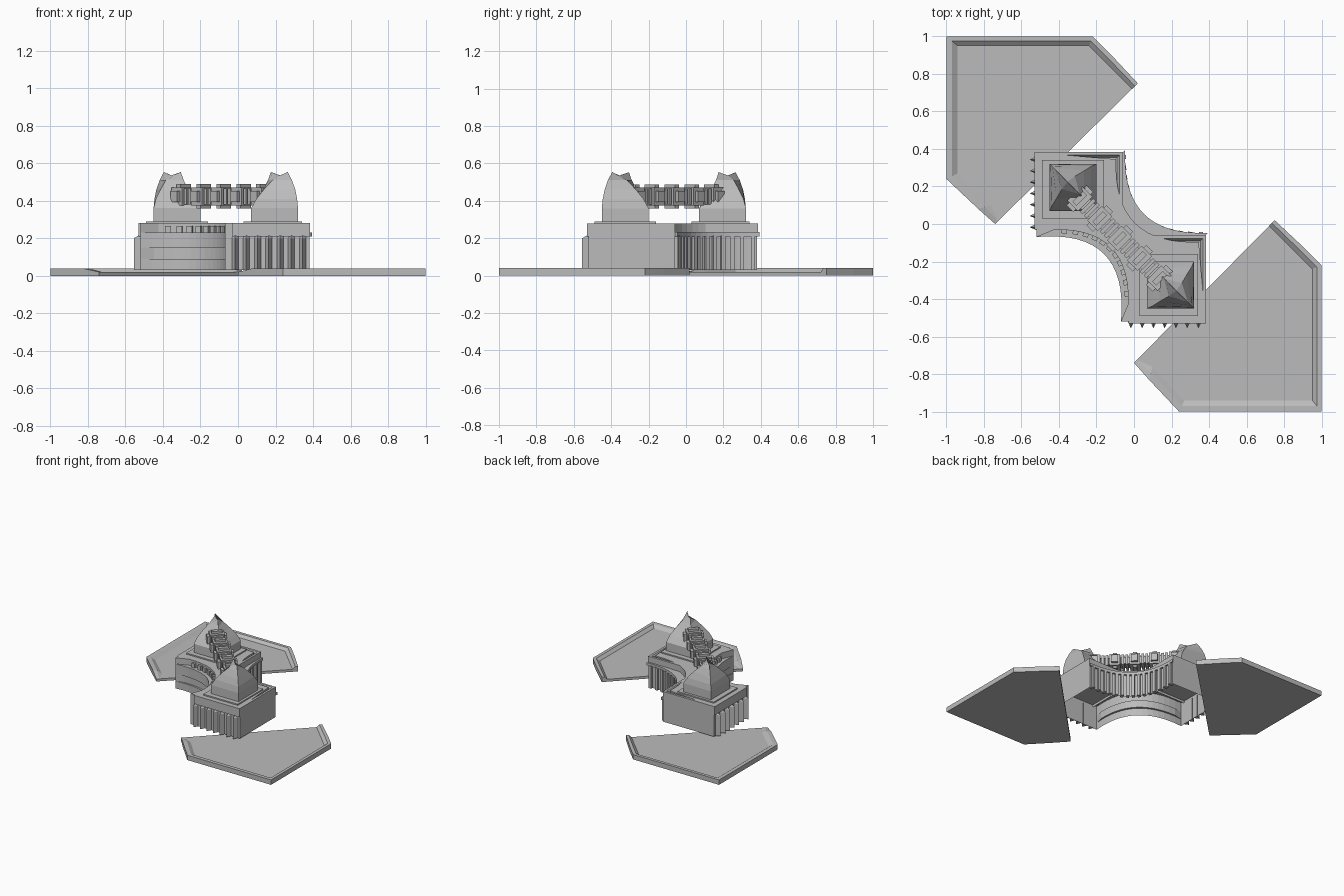
import bpy, bmesh, math
from mathutils import Vector

cube = bpy.data.objects.get("Cube")
if cube:
    bpy.data.objects.remove(cube)

grey = bpy.data.materials.new("stone_grey")
grey.use_nodes = True
COLOR = (0.5, 0.5, 0.5, 1)
grey.diffuse_color = COLOR
grey.node_tree.nodes["Principled BSDF"].inputs["Base Color"].default_value = COLOR
R2 = math.sqrt(2)


def diag(a, n):
    """a runs along the long diagonal of the building, n across it."""
    return Vector(((a + n) / R2, (n - a) / R2))


class Part:
    """Collects pieces into one mesh; twin=True repeats them across the x = y plane."""
    def __init__(self, name, twin=False):
        self.name, self.twin, self.bm = name, twin, bmesh.new()

    def add(self, rings, cap_bottom=True, cap_top=True, closed=True):
        for swap in ((False, True) if self.twin else (False,)):
            loops = [[self.bm.verts.new((p[1], p[0], p[2]) if swap else tuple(p))
                      for p in ring] for ring in rings]
            size = len(loops[0])
            for low, high in zip(loops, loops[1:]):
                for i in range(size if closed else size - 1):
                    j = (i + 1) % size
                    self.bm.faces.new((low[i], low[j], high[j], high[i]))
            if cap_bottom:
                self.bm.faces.new(loops[0][::-1])
            if cap_top:
                self.bm.faces.new(loops[-1])

    def prism(self, outline, z0, z1, **caps):
        self.add([[(p[0], p[1], z) for p in outline] for z in (z0, z1)], **caps)

    def box(self, x0, x1, y0, y1, z0, z1, **caps):
        self.prism([(x0, y0), (x1, y0), (x1, y1), (x0, y1)], z0, z1, **caps)

    def turned_box(self, centre, along, length, width, z0, z1):
        u = along.normalized() * length / 2
        v = Vector((-u.y, u.x)).normalized() * width / 2
        self.prism([centre - u - v, centre + u - v, centre + u + v, centre - u + v], z0, z1)

    def finish(self):
        bmesh.ops.remove_doubles(self.bm, verts=self.bm.verts, dist=1e-5)
        bmesh.ops.recalc_face_normals(self.bm, faces=self.bm.faces)
        mesh = bpy.data.meshes.new(self.name)
        self.bm.to_mesh(mesh)
        self.bm.free()
        mesh.materials.append(grey)
        obj = bpy.data.objects.new(self.name, mesh)
        bpy.context.collection.objects.link(obj)


# Curved facades, t from -1 to 1 along the building
def back_curve(t, inset=0):
    return diag(0.311 * t, 0.057 + 0.17 * t * t - inset)


def front_curve(t, inset=0):
    return diag(0.318 * t, -0.226 - 0.19 * t * t + inset)


STEPS = [-1 + i / 8 for i in range(17)]


def footprint(front_inset=0, back_inset=0):
    front = [front_curve(t, front_inset * (abs(t) < 0.9)) for t in STEPS]
    back = [back_curve(t, back_inset) for t in reversed(STEPS)]
    return front + [Vector((0.38, -0.52))] + back + [Vector((-0.52, 0.38))]


# Hollow body with a long recessed slot in the front facade
body = Part("hall_body")
levels = [(0.03, 0), (0.09, 0), (0.09, 0.018), (0.15, 0.018), (0.15, 0), (0.23, 0)]
body.add([[(p.x, p.y, z) for p in footprint(i)] for z, i in levels], cap_bottom=False)
body.finish()

# Set-back roof tier with small blocks below its front edge
tier = Part("roof_tier")
tier.prism(footprint(0.05, 0.05), 0.225, 0.28, cap_bottom=False)
for i in range(11):
    t = -0.75 + i * 0.15
    along = front_curve(t + 0.01) - front_curve(t - 0.01)
    tier.turned_box(front_curve(t, 0.045), along, 0.03, 0.03, 0.23, 0.265)
tier.finish()

# Square upper storeys with a sunken roof and a stepped plinth
upper = Part("corner_storeys", twin=True)


def square(grow, z):
    return [(-0.03 + grow, -0.53 + grow, z), (0.385 - grow, -0.53 + grow, z),
            (0.385 - grow, -0.06 - grow, z), (-0.03 + grow, -0.06 - grow, z)]


upper.add([square(0, 0.21), square(0, 0.28), square(0.018, 0.28), square(0.03, 0.262)],
          cap_bottom=False)
upper.box(0.03, 0.34, -0.49, -0.16, 0.25, 0.29)
upper.finish()

# Saw-tooth fins on the outer faces
fins = Part("wall_fins", twin=True)
for i in range(7):
    x = -0.035 + i * 0.06
    fins.add([[(x, -0.515, z), (x + 0.018, y, z), (x + 0.04, -0.515, z)]
              for z, y in ((0.03, -0.555), (0.2, -0.555), (0.215, -0.53))])
fins.finish()

# Pilasters along the back curve
pilasters = Part("back_pilasters")
for i in range(15):
    t = -0.95 + 1.9 * i / 14
    along = back_curve(t + 0.01) - back_curve(t - 0.01)
    pilasters.turned_box(back_curve(t), along, 0.022, 0.035, 0.03, 0.215)
pilasters.finish()
lintel = Part("back_lintel")
lintel.add([[(p.x, p.y, z) for p in [back_curve(t, -0.018) for t in STEPS]
             + [back_curve(t, 0.02) for t in reversed(STEPS)]] for z in (0.21, 0.232)])
lintel.finish()

# Pointed towers: square at the foot, drawn up into a notched ridge
towers = Part("pointed_towers", twin=True)


def tower_ring(z, inner, outer, mid, half, dip=0):
    corners = [(inner, inner, z), (mid + half, mid - half, z - dip),
               (outer, outer, z), (mid - half, mid + half, z - dip)]
    return [(0.07 + 0.25 * p, -0.20 - 0.25 * q, h) for p, q, h in corners]


towers.add([tower_ring(0.28, 0, 1, 0.5, 0.5), tower_ring(0.36, 0, 1, 0.5, 0.5),
            tower_ring(0.41, 0.14, 0.98, 0.53, 0.42),
            tower_ring(0.46, 0.26, 0.94, 0.56, 0.29),
            tower_ring(0.51, 0.36, 0.87, 0.6, 0.14),
            tower_ring(0.553, 0.42, 0.78, 0.62, 0.004, 0.018)])
towers.finish()

# Raised bridge between the towers, with clustered ribs
bridge = Part("ribbed_bridge")
AXIS, MID = diag(1, 0), -0.108
bridge.turned_box(diag(0, MID), AXIS, 0.7, 0.07, 0.395, 0.45)
for i in range(5):
    a = -0.3 + 0.15 * i
    for shift, length, width, height in ((0, 0.03, 0.08, 0.13), (0, 0.05, 0.15, 0.06),
                                         (0, 0.08, 0.11, 0.095), (0.06, 0.02, 0.1, 0.085),
                                         (0.09, 0.02, 0.1, 0.085)):
        bridge.turned_box(diag(a + shift, MID), AXIS, length, width,
                          0.423 - height / 2, 0.423 + height / 2)
bridge.finish()

# Ground plates with a raised rim on the outer edges
plates = Part("ground_plates", twin=True)
outer = [(0, -0.74), (0.08, -0.83), (0.24, -1), (1, -1), (1, -0.22), (0.9, -0.12), (0.75, 0.02)]
inner = [(0.03, -0.71), (0.1, -0.76), (0.27, -0.94), (0.95, -0.94), (0.95, -0.24),
         (0.87, -0.16), (0.72, -0.01)]
rise = [0.02, 0.04, 0.04, 0.04, 0.04, 0.04, 0.04]
plates.prism(outer, 0, 0.02)
plates.add([[(*o, 0.0), (*o, h), ((o[0] + i[0]) / 2, (o[1] + i[1]) / 2, h), (*i, 0.0195)]
            for o, i, h in zip(outer, inner, rise)], closed=True)
plates.finish()
